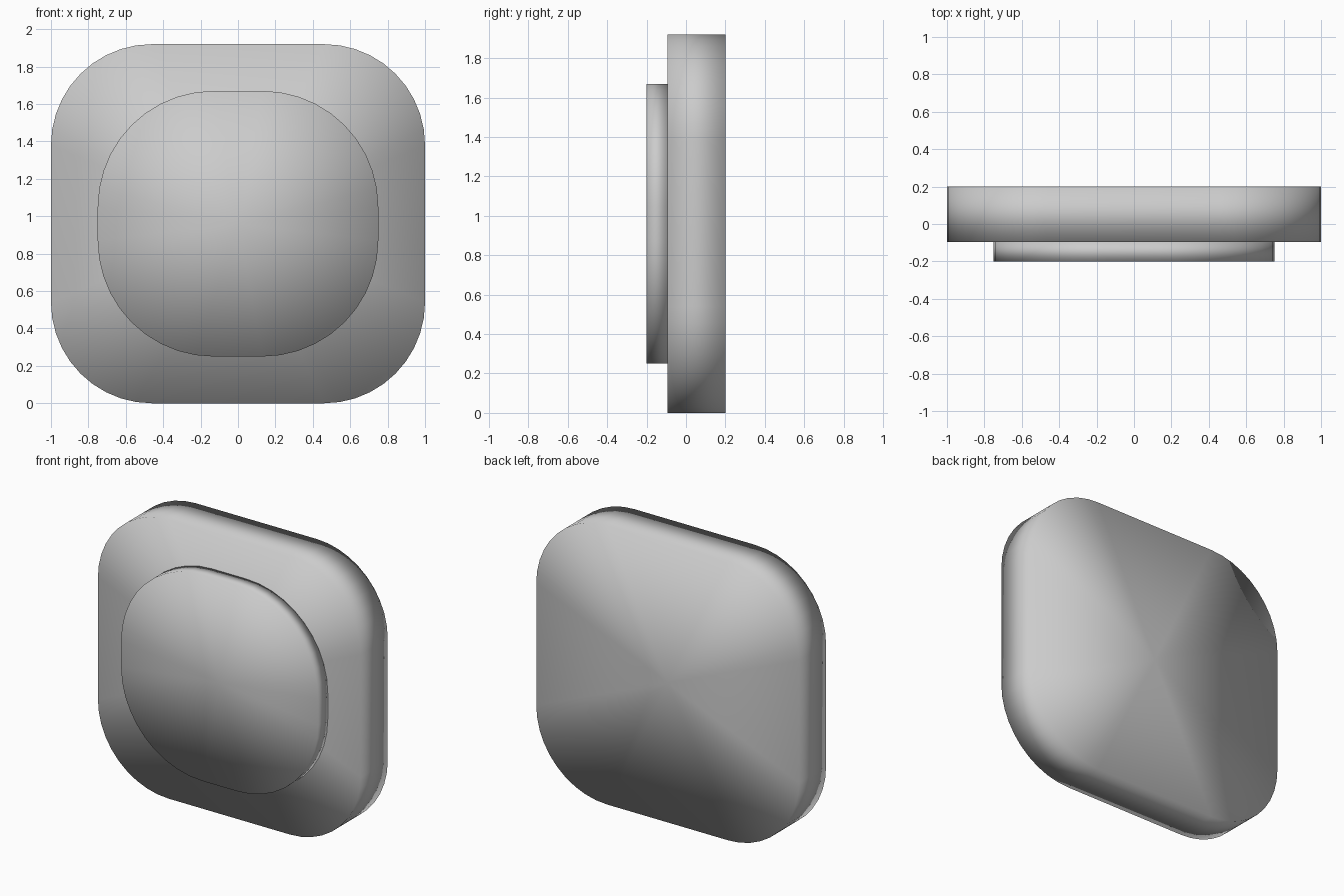
import bpy, bmesh
from math import sin, cos, pi

if "Cube" in bpy.data.objects:
    bpy.data.objects.remove(bpy.data.objects["Cube"])

MID_Z = 0.96


def rounded_plate(name, half_x, half_z, radius, y_front, y_back, steps=10):
    """Upright rounded slab with both faces fanned to a centre point."""
    outline = []
    for k, (sx, sz) in enumerate([(1, 1), (-1, 1), (-1, -1), (1, -1)]):
        for i in range(steps + 1):
            a = pi / 2 * (k + i / steps)
            outline.append((sx * (half_x - radius) + radius * cos(a),
                            MID_Z + sz * (half_z - radius) + radius * sin(a)))
    bm = bmesh.new()
    front = [bm.verts.new((x, y_front, z)) for x, z in outline]
    back = [bm.verts.new((x, y_back, z)) for x, z in outline]
    front_mid = bm.verts.new((0, y_front, MID_Z))
    back_mid = bm.verts.new((0, y_back, MID_Z))
    n = len(outline)
    for i in range(n):
        j = (i + 1) % n
        bm.faces.new((front[i], front[j], back[j], back[i]))
        bm.faces.new((front_mid, front[j], front[i]))
        bm.faces.new((back_mid, back[i], back[j]))
    bmesh.ops.recalc_face_normals(bm, faces=bm.faces)
    # normals are shared across the rim for the soft pillowed shading
    for f in bm.faces:
        f.smooth = True
    mesh = bpy.data.meshes.new(name)
    bm.to_mesh(mesh)
    bm.free()
    obj = bpy.data.objects.new(name, mesh)
    bpy.context.collection.objects.link(obj)
    return obj


# Large base slab and the smaller raised panel on its front
rounded_plate("base_plate", 1.0, 0.96, 0.54, -0.095, 0.20)
rounded_plate("front_panel", 0.75, 0.71, 0.62, -0.20, -0.095)
